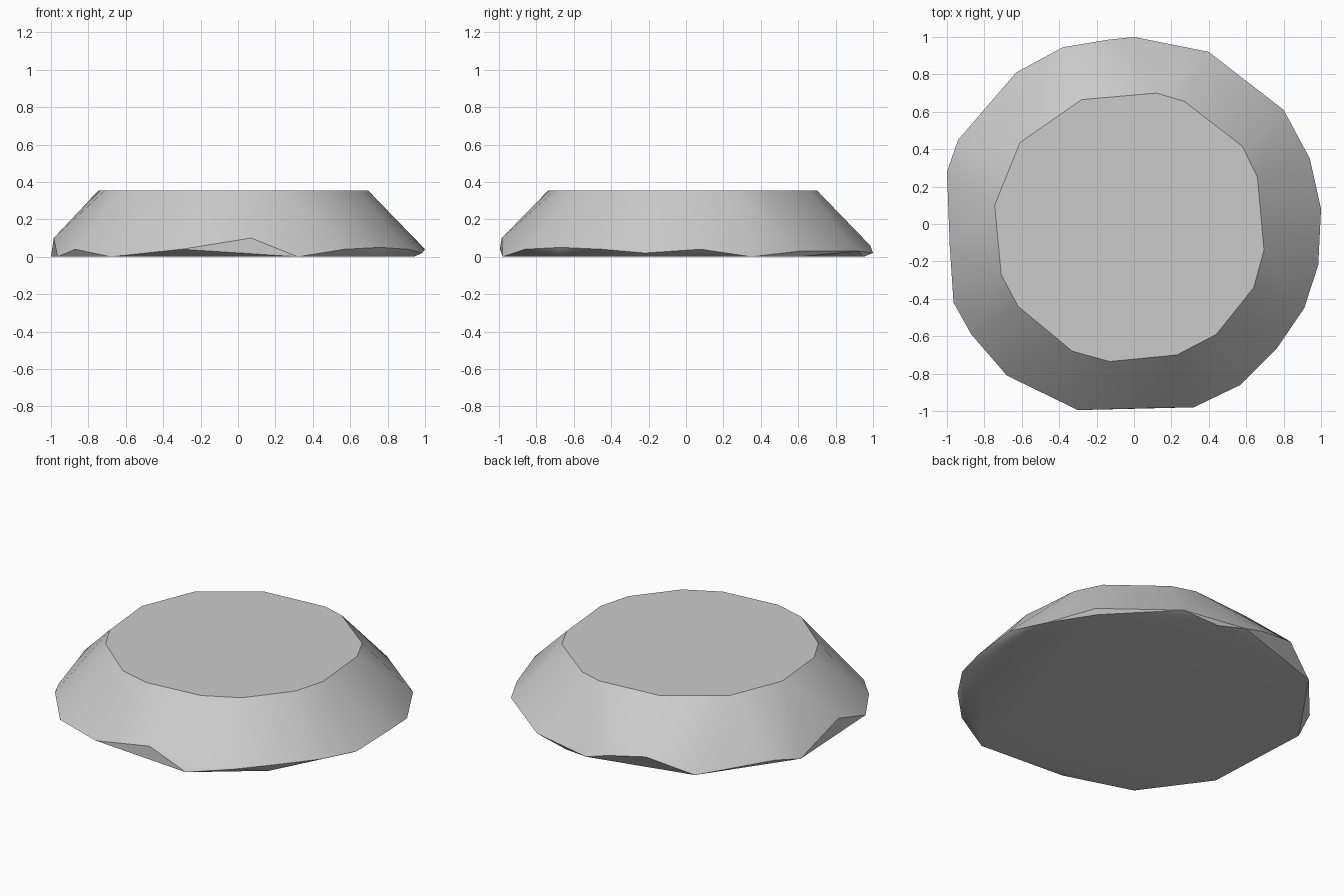
import bpy
import bmesh
import math
from mathutils import Vector

# Remove the default object only
default_cube = bpy.data.objects.get("Cube")
if default_cube:
    bpy.data.objects.remove(default_cube, do_unlink=True)

TOP_HEIGHT = 0.355


def make_material(name, colour):
    material = bpy.data.materials.new(name)
    material.use_nodes = True
    material.diffuse_color = colour
    shader = material.node_tree.nodes["Principled BSDF"]
    shader.inputs["Base Color"].default_value = colour
    shader.inputs["Roughness"].default_value = 0.9
    return material


def make_hull(name, points, material):
    """Wrap a chiselled stone skin around the given points."""
    mesh = bpy.data.meshes.new(name)
    bm = bmesh.new()
    for point in points:
        bm.verts.new(Vector(point))
    result = bmesh.ops.convex_hull(bm, input=bm.verts[:])
    loose = [v for v in bm.verts if not v.link_faces]
    bmesh.ops.delete(bm, geom=loose, context="VERTS")
    # Merge the triangles of the flat top and the flat base
    bmesh.ops.dissolve_limit(bm, angle_limit=math.radians(1),
                             verts=bm.verts[:], edges=bm.edges[:])
    bmesh.ops.recalc_face_normals(bm, faces=bm.faces[:])
    bm.to_mesh(mesh)
    bm.free()
    mesh.materials.append(material)
    stone = bpy.data.objects.new(name, mesh)
    bpy.context.collection.objects.link(stone)
    return stone


# Outline of the flat top
top_outline = [
    (.12, .7), (.27, .655), (.58, .415), (.66, .25), (.695, -.14),
    (.64, -.34), (.44, -.59), (.23, -.7), (-.13, -.735), (-.33, -.68),
    (-.62, -.44), (-.71, -.27), (-.745, .1), (-.61, .435), (-.28, .665),
]

# Widest rim, dipping and rising a little above the ground
rim = [
    (0, 1, .02), (.4, .92, .03), (.8, .61, .03), (1, .08, .04),
    (.985, -.22, .02), (.91, -.45, .04), (.76, -.67, .05), (.57, -.86, .04),
    (.07, -.985, .1), (-.3, -.995, .04), (-.87, -.59, .04),
    (-.985, -.12, .1), (-.94, .45, .04), (-.38, .945, .1), (-.14, .985, .06),
]

# Corners resting on the ground
foot = [
    (.17, .95), (.78, .6), (.94, .35), (.94, -.23), (.7, -.69),
    (.32, -.98), (-.68, -.81), (-.965, -.42), (-1, .28), (-.63, .81),
]

points = [(x, y, TOP_HEIGHT) for x, y in top_outline]
points += rim
points += [(x, y, 0) for x, y in foot]

# Flat-topped boulder
stone_grey = make_material("stone grey", (.6, .6, .6, 1))
boulder = make_hull("flat_boulder", points, stone_grey)

# Smooth flanks with crisp top and bottom edges
bpy.ops.object.select_all(action="DESELECT")
boulder.select_set(True)
bpy.context.view_layer.objects.active = boulder
bpy.ops.object.shade_smooth_by_angle(angle=math.radians(30))
